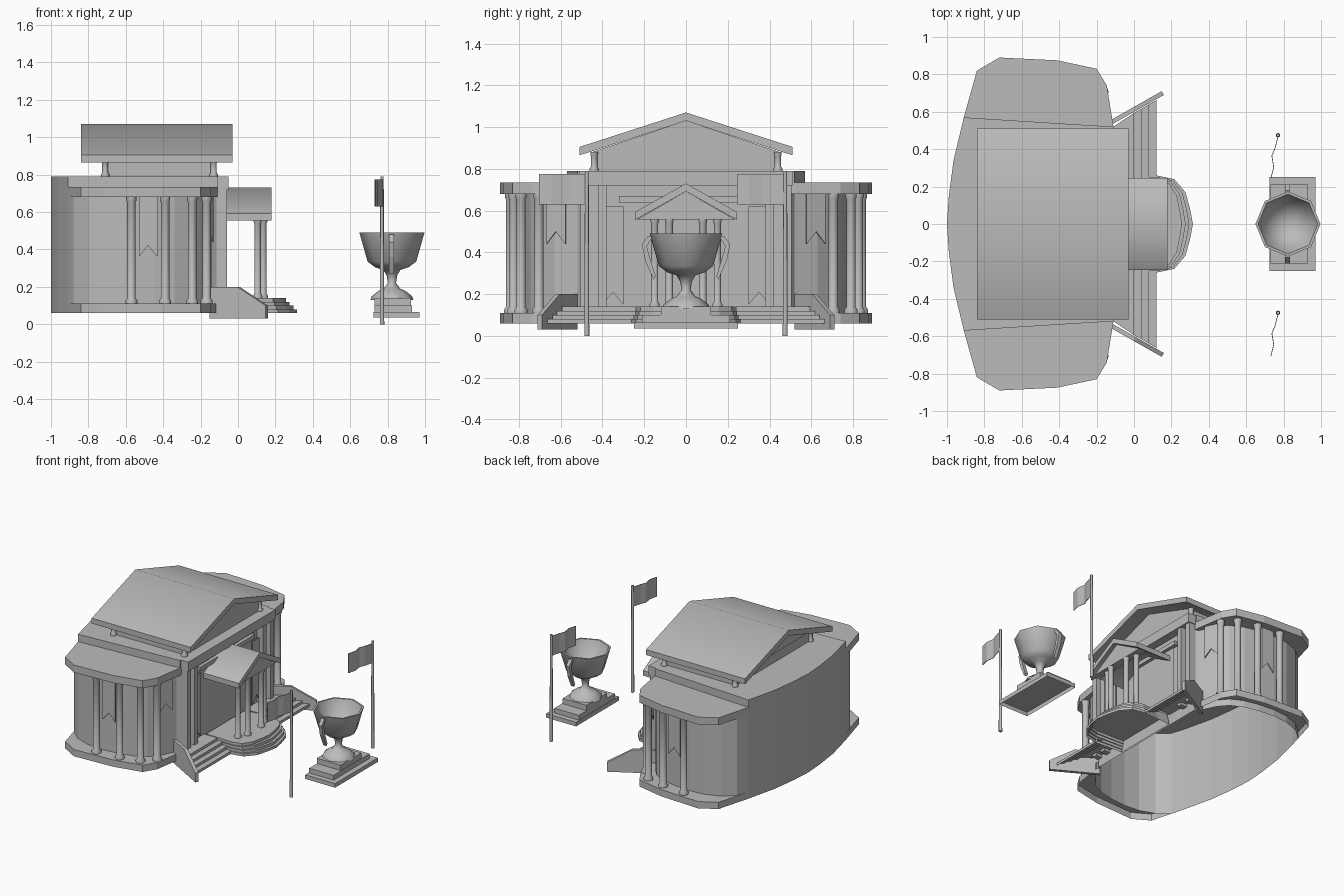
import bpy, bmesh, math
from mathutils import Vector

cube = bpy.data.objects.get("Cube")
if cube:
    bpy.data.objects.remove(cube, do_unlink=True)

stone = bpy.data.materials.new("grey_stone")
stone.use_nodes = True
stone.diffuse_color = (0.5, 0.5, 0.5, 1)
stone.node_tree.nodes["Principled BSDF"].inputs["Base Color"].default_value = (0.5, 0.5, 0.5, 1)


def finish(name, bm, smooth=False):
    bmesh.ops.recalc_face_normals(bm, faces=bm.faces)
    mesh = bpy.data.meshes.new(name)
    bm.to_mesh(mesh)
    bm.free()
    mesh.materials.append(stone)
    obj = bpy.data.objects.new(name, mesh)
    bpy.context.collection.objects.link(obj)
    if smooth:
        bpy.ops.object.select_all(action='DESELECT')
        obj.select_set(True)
        bpy.context.view_layer.objects.active = obj
        bpy.ops.object.shade_smooth_by_angle(angle=math.radians(60))
    return obj


def extrude(name, pts, vec, open_start=False, smooth=False):
    """Push a flat outline along a vector; open_start leaves the first end hollow."""
    bm = bmesh.new()
    base = bm.faces.new([bm.verts.new(p) for p in pts])
    res = bmesh.ops.extrude_face_region(bm, geom=[base], use_keep_orig=True)
    moved = [g for g in res["geom"] if isinstance(g, bmesh.types.BMVert)]
    bmesh.ops.translate(bm, vec=Vector(vec), verts=moved)
    if open_start:
        bmesh.ops.delete(bm, geom=[base], context='FACES_ONLY')
    return finish(name, bm, smooth)


def slab(name, outline, z0, z1, hollow=False):
    return extrude(name, [(x, y, z0) for x, y in outline], (0, 0, z1 - z0), hollow)


def box(name, x0, x1, y0, y1, z0, z1, hollow=False):
    return slab(name, [(x0, y0), (x1, y0), (x1, y1), (x0, y1)], z0, z1, hollow)


def loft(name, rings, closed=True, caps=(), smooth=False):
    """Skin matching rows of points, capping the listed rows."""
    bm = bmesh.new()
    rows = [[bm.verts.new(p) for p in ring] for ring in rings]
    for a, b in zip(rows, rows[1:]):
        for i in range(0 if closed else 1, len(a)):
            bm.faces.new((a[i - 1], a[i], b[i], b[i - 1]))
    for c in caps:
        bm.faces.new(rows[c])
    return finish(name, bm, smooth)


def lathe(name, profile, x, y, sides):
    turns = [math.tau * i / sides for i in range(sides)]
    loft(name, [[(x + r * math.cos(t), y + r * math.sin(t), z) for t in turns] for r, z in profile],
         caps=(0, -1), smooth=True)


def column(name, x, y, z0, z1, r):
    lathe(name, [(r * 1.4, z0), (r * 1.4, z0 + r * .7), (r, z0 + r * 1.3), (r, z1 - r * 1.2),
                 (r * 1.2, z1 - r * .7), (r * 1.2, z1)], x, y, 10)


def gable_roof(name, x0, x1, half, eave, peak, thick):
    prof = [(-half, eave), (-half, eave + thick), (0, peak), (half, eave + thick), (half, eave), (0, peak - thick)]
    extrude(name, [(x0, y, z) for y, z in prof], (x1 - x0, 0, 0), smooth=True)


def pediment(name, x0, x1, half, z0, z1):
    extrude(name, [(x0, -half, z0), (x0, half, z0), (x0, 0, z1)], (x1 - x0, 0, 0))


def banner(name, x, y, angle, w, z0, z1):
    """Hanging cloth with a swallow tail, facing the given direction."""
    across = Vector((-math.sin(angle), math.cos(angle), 0))
    out = Vector((math.cos(angle), math.sin(angle), 0)) * .008
    prof = [(-w, z1), (-w, z0), (0, z0 + .06), (w, z0), (w, z1)]
    extrude(name, [Vector((x, y, z)) + across * s for s, z in prof], out)


def mirror_y(pts):
    return pts + [(x, -y) for x, y in reversed(pts) if y > 0]


# Outlines of the plan, on the +y half
back = [(-1, 0), (-.99, .15), (-.965, .34), (-.91, .57)]
wing_edge = [(-.91, .57), (-.84, .82), (-.72, .89), (-.41, .875), (-.2, .83), (-.145, .74), (-.11, .52)]
wing_wall = [(-.905, .57), (-.88, .66), (-.80, .73), (-.69, .77), (-.57, .78), (-.45, .77),
             (-.34, .745), (-.25, .70), (-.19, .63), (-.14, .52)]
steps = [(.12 - i * .04, .06 + i * .02) for i in range(4)]

# Hall and wing walls, open underneath
slab("main_walls", mirror_y(back + wing_wall[1:] + [(-.11, .50)]), .06, .68, True)
slab("hall_top", mirror_y(back + [(-.11, .52)]), .68, .79)

for s, side in ((1, "left"), (-1, "right")):
    edge = [(x, s * y) for x, y in wing_edge]
    inner = [(x, s * y) for x, y in wing_wall]
    slab(side + "_wing_base", edge + inner[:0:-1], .06, .11, True)
    slab(side + "_wing_cornice", edge, .68, .735)
    for i, (x, y) in enumerate([(-.57, .84), (-.39, .825), (-.245, .79), (-.168, .705)]):
        column(f"{side}_wing_column_{i}", x, s * y, .11, .68, .023)
    banner(side + "_side_banner", -.48, s * .815, s * math.radians(88), .05, .36, .68)
    banner(side + "_corner_banner", -.16, s * .62, s * math.radians(25), .05, .44, .68)
    banner(side + "_front_banner", -.10, s * .35, 0, .05, .15, .62)

    # Front pilasters
    for i, y in enumerate((.485, .40)):
        box(f"{side}_pilaster_{i}", -.115, -.06, s * y - .02, s * y + .02, .12, .72)

    # Attic posts
    for i, x in enumerate((-.71, -.13)):
        column(f"{side}_attic_post_{i}", x, s * .44, .79, .88, .016)

    # Portico columns
    for i, (x, y) in enumerate([(.105, .15), (.135, .08)]):
        column(f"{side}_portico_column_{i}", x, s * y, .14, .56, .018)

    # Flared straight steps, an open skin of treads and risers
    rows = []
    for x, z in steps:
        for h in (z, z + .02):
            rows.append([(x, s * .24, h), (x, s * (.594 + x * .57), h)])
    rows.append([(-.11, s * .24, .14), (-.11, s * .52, .14)])
    loft(side + "_straight_steps", rows, closed=False)

    # Flared stair wall with sloping top
    start, run = Vector((-.14, s * .52, 0)), Vector((.30, s * .17, 0))
    prof = [(0, .03), (0, .20), (.5, .20), (1, .10), (1, .03)]
    extrude(side + "_stair_wall", [start + run * t + Vector((0, 0, z)) for t, z in prof],
            (-.012, s * .02, 0))

    # Flag pole and waving flag
    py = s * .475
    lathe(side + "_flag_pole", [(.012, 0), (.009, .79)], .77, py, 8)
    path = [(.77, 0), (.752, -.07), (.735, -.11), (.745, -.17), (.73, -.23)]
    outline = path + [(x + .004, y) for x, y in reversed(path)]
    slab(side + "_flag", [(x, py + y) for x, y in outline], .63, .775)

    # Trophy handle hanging from the rim
    prof = [(.16, .475), (.18, .48), (.212, .44), (.195, .36), (.155, .27),
            (.145, .285), (.172, .37), (.188, .43), (.172, .455)]
    extrude(side + "_cup_handle", [(.807, s * y, z) for y, z in prof], (.026, 0, 0))

# Front cornice, lintel, attic and roofs
box("front_cornice", -.12, -.05, -.51, .51, .72, .79)
box("front_lintel", -.115, -.085, -.32, .32, .64, .67)
box("attic", -.71, -.13, -.43, .43, .79, .88)
pediment("main_pediment", -.74, -.13, .45, .88, 1.03)
gable_roof("main_roof", -.84, -.03, .51, .865, 1.07, .04)
pediment("portico_pediment", .09, .15, .235, .558, .692)
gable_roof("portico_roof", -.11, .18, .245, .555, .73, .038)

# Rounded middle steps, open underneath
rings = []
for i, (x, z) in enumerate(steps):
    arc = [(.315, 0), (.30, .08), (.275, .17), (.215, .24), (.12, .26)]
    arc = [(.12 + (px - .12) * (1 - i * .1), py * (1 - i * .03)) for px, py in arc] + [(-.1, .245 - i * .005)]
    rings += [[(px, py, h) for px, py in mirror_y(arc)] for h in (z, z + .02)]
loft("round_steps", rings, caps=(-1,))

# Trophy plinth and cup
box("plinth_bottom", .725, .97, -.25, .25, .035, .065, True)
box("plinth_middle", .73, .93, -.21, .21, .065, .10)
box("plinth_top", .73, .925, -.12, .12, .10, .14)
lathe("trophy_cup", [(.115, .13), (.108, .15), (.07, .18), (.045, .19), (.022, .22), (.028, .26), (.045, .29),
                     (.09, .305), (.13, .335), (.174, .49), (.16, .49), (.115, .36), (.04, .32)], .823, 0, 8)
